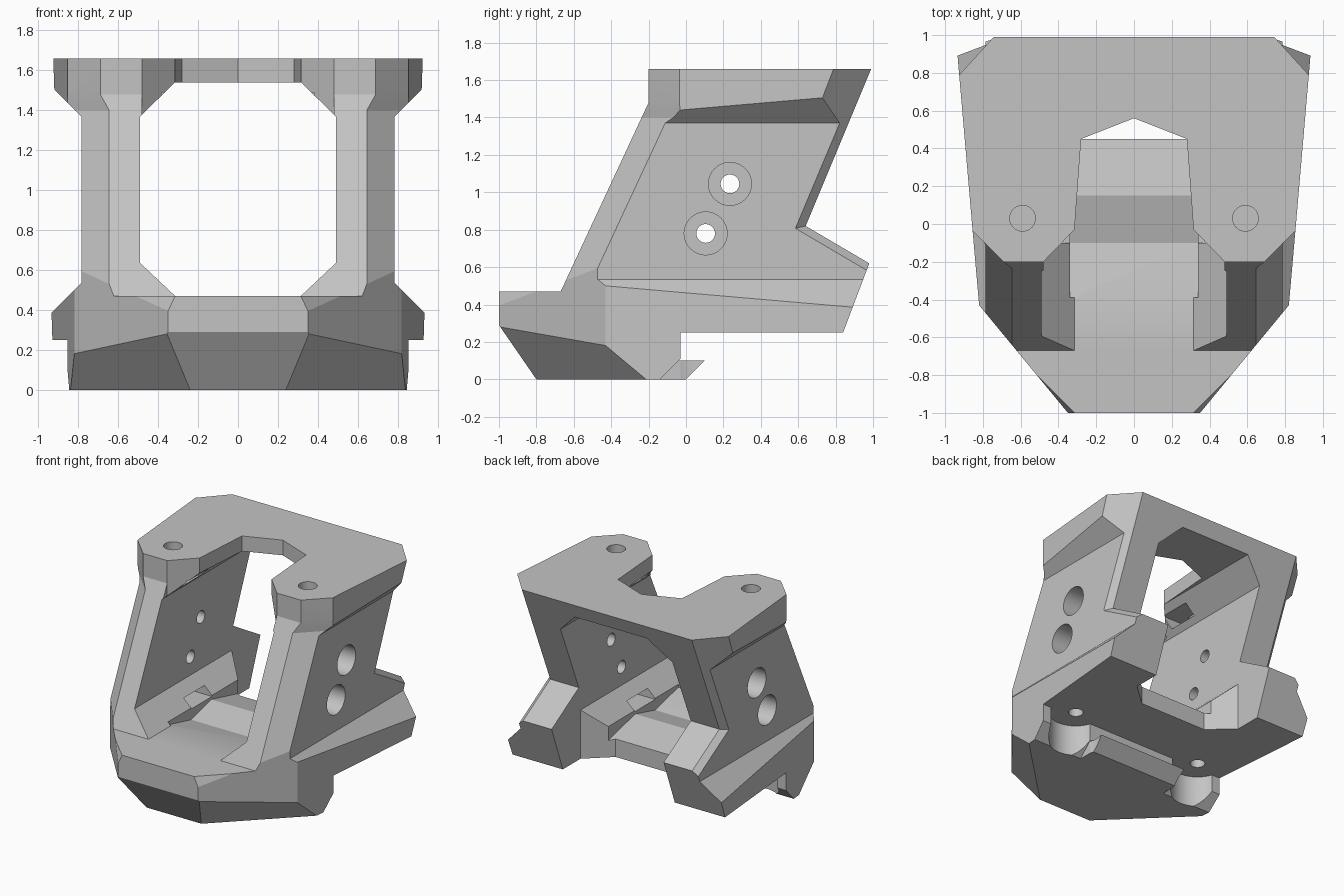
import bpy, bmesh, math
from mathutils import Vector

cube = bpy.data.objects.get("Cube")
if cube:
    bpy.data.objects.remove(cube, do_unlink=True)

grey = bpy.data.materials.new("light_grey")
grey.use_nodes = True
grey.diffuse_color = (0.55, 0.55, 0.55, 1)
grey.node_tree.nodes["Principled BSDF"].inputs["Base Color"].default_value = (0.55, 0.55, 0.55, 1)


def to_object(name, bm):
    bmesh.ops.recalc_face_normals(bm, faces=bm.faces[:])
    mesh = bpy.data.meshes.new(name)
    bm.to_mesh(mesh)
    bm.free()
    mesh.materials.append(grey)
    ob = bpy.data.objects.new(name, mesh)
    bpy.context.collection.objects.link(ob)
    return ob


def prism(name, pts, axis, lo, hi):
    """Extrude a 2D outline along an axis: x takes (y,z), y takes (x,z), z takes (x,y)."""
    bm = bmesh.new()
    place = {'x': lambda a, b, t: (t, a, b),
             'y': lambda a, b, t: (a, t, b),
             'z': lambda a, b, t: (a, b, t)}[axis]
    rings = [[bm.verts.new(place(a, b, t)) for a, b in pts] for t in (lo, hi)]
    n = len(pts)
    bm.faces.new(rings[0])
    bm.faces.new(rings[1])
    for i in range(n):
        j = (i + 1) % n
        bm.faces.new((rings[0][i], rings[0][j], rings[1][j], rings[1][i]))
    return to_object(name, bm)


def hull(name, pts):
    bm = bmesh.new()
    for p in pts:
        bm.verts.new(p)
    bmesh.ops.convex_hull(bm, input=bm.verts[:])
    return to_object(name, bm)


def circle(a, b, r, n=32):
    return [(a + r * math.cos(2 * math.pi * i / n), b + r * math.sin(2 * math.pi * i / n))
            for i in range(n)]


def mirrored(half):
    return half + [(-a, b) for a, b in reversed(half) if abs(a) > 1e-6]


def combine(target, tool, op='DIFFERENCE'):
    mod = target.modifiers.new("cut", 'BOOLEAN')
    mod.operation, mod.solver, mod.object = op, 'EXACT', tool
    bpy.context.view_layer.update()
    deps = bpy.context.evaluated_depsgraph_get()
    mesh = bpy.data.meshes.new_from_object(target.evaluated_get(deps))
    target.modifiers.clear()
    target.data = mesh
    bpy.data.objects.remove(tool, do_unlink=True)


# Body: plan outline with the undercut front corners sliced off
body = prism("bracket_body", mirrored([(0.35, -1), (0.82, -0.43), (0.855, -0.03),
                                       (0.935, 0.9), (0.945, 1.0)]), 'z', 0, 1.66)
bm = bmesh.new()
bm.from_mesh(body.data)
for s in (1, -1):
    cut = bmesh.ops.bisect_plane(bm, geom=bm.verts[:] + bm.edges[:] + bm.faces[:],
                                 plane_co=(0.36 * s, -1, 0.29),
                                 plane_no=Vector((-0.1424 * s, 0.1454, 0.1592)), clear_inner=True)
    edges = [e for e in cut['geom_cut'] if isinstance(e, bmesh.types.BMEdge)]
    bmesh.ops.edgeloop_fill(bm, edges=edges)
bmesh.ops.recalc_face_normals(bm, faces=bm.faces[:])
bm.to_mesh(body.data)
bm.free()

# Side silhouette: base, leaning legs, rear arms, top plate
combine(body, prism("side_shape", [
    (-0.8, 0), (-0.14, 0), (-0.03, 0.11), (-0.03, 0.25), (0.84, 0.25), (0.98, 0.62),
    (0.64, 0.82), (0.99, 1.66), (-0.2, 1.66), (-0.2, 1.48), (-0.67, 0.47), (-1, 0.47),
    (-1, 0.29)], 'x', -1.2, 1.2), 'INTERSECT')

# Central window through the whole depth
combine(body, prism("window", mirrored([(0.315, 0.47), (0.49, 0.635), (0.49, 1.37),
                                        (0.315, 1.54)]), 'y', -1.5, 1.5))

# Notch in the top plate, open to the front
combine(body, prism("plate_notch", mirrored([(0.48, -0.4), (0.48, -0.2), (0.315, -0.03),
                                             (0.28, 0.45), (0, 0.56)]), 'z', 1.2, 1.8))

# Gap between the rear arms
combine(body, prism("rear_gap", mirrored([(0.3, 0.45), (0.49, 0.62), (0.49, 1.2)]),
                    'z', -0.1, 0.66))

# Shallow dips in the floor
combine(body, prism("floor_dips", [(-0.39, 0.47), (-0.1, 0.40), (0.15, 0.465), (0.5, 0.38),
                                   (0.5, 0.55), (-0.39, 0.55)], 'x', -0.34, 0.34))

# Lip under the middle of the base
combine(body, prism("rear_lip", [(-0.3, 0.0), (0, 0), (0.1, 0.1), (-0.3, 0.1)],
                    'x', -0.4, 0.4), 'UNION')

for s in (1, -1):
    # Recessed side panel with flared upper and lower edges
    combine(body, prism("panel_recess", [(0.785 * s, 0.535), (1.085 * s, 0.235),
                                         (1.085 * s, 1.67), (0.785 * s, 1.37)], 'y', -1.5, 1.5))

    # Chamfer along the outer front edge of the leg
    yf = lambda z: -0.67 + (z - 0.47) * 0.4653
    sections = [(0.645, yf(0.1), 0.1), (0.645, yf(1.4), 1.4), (0.69, -0.2, 1.48), (0.69, -0.2, 1.8)]
    for low, high in zip(sections, sections[1:]):
        pts = []
        for x, y, z in (low, high):
            pts += [((x - 1) * s, y - 1, z), ((x + 1) * s, y + 1, z), ((x + 1) * s, y - 1, z)]
        combine(body, hull("leg_chamfer", pts))

    # Chamfer along the outer rear edge, above the arm
    combine(body, hull("rear_chamfer", [
        (0.74 * s, 0.64, 0.82), (1.0 * s, 0.322, 0.747), (1.0 * s, 1.4, 0.113),
        (0.74 * s, 1.4, 0.373), (0.74 * s, 1.052, 1.8), (1.0 * s, 0.766, 1.8),
        (1.0 * s, 1.8, 1.8), (0.74 * s, 1.8, 1.8)]))

    # Counterbored side holes
    for y, z in ((0.235, 1.045), (0.105, 0.78)):
        for r, inner in ((0.115, 0.62), (0.05, 0.4)):
            lo, hi = sorted((inner * s, 1.0 * s))
            combine(body, prism("side_hole", circle(y, z, r), 'x', lo, hi))

    # Vertical screw holes and rounded clearance under the base
    combine(body, prism("top_hole", circle(0.59 * s, 0.03, 0.068), 'z', 1.3, 1.8))
    combine(body, prism("base_hole", circle(0.59 * s, 0.03, 0.055), 'z', 0.15, 0.5))
    combine(body, prism("base_clearance", circle(0.59 * s, 0.03, 0.2), 'z', -0.1, 0.25))

    # Nut slots opening inward, with a pointed outer end
    slot = [(0.3 * s, -0.1), (0.59 * s, -0.1), (0.68 * s, 0.03), (0.59 * s, 0.16), (0.3 * s, 0.16)]
    for lo, hi in ((1.41, 1.49), (0.485, 0.555)):
        combine(body, prism("nut_slot", slot, 'z', lo, hi))

# Smooth the round bores, keep all other edges sharp
bpy.context.view_layer.objects.active = body
body.select_set(True)
bpy.ops.object.shade_smooth_by_angle(angle=math.radians(15))
